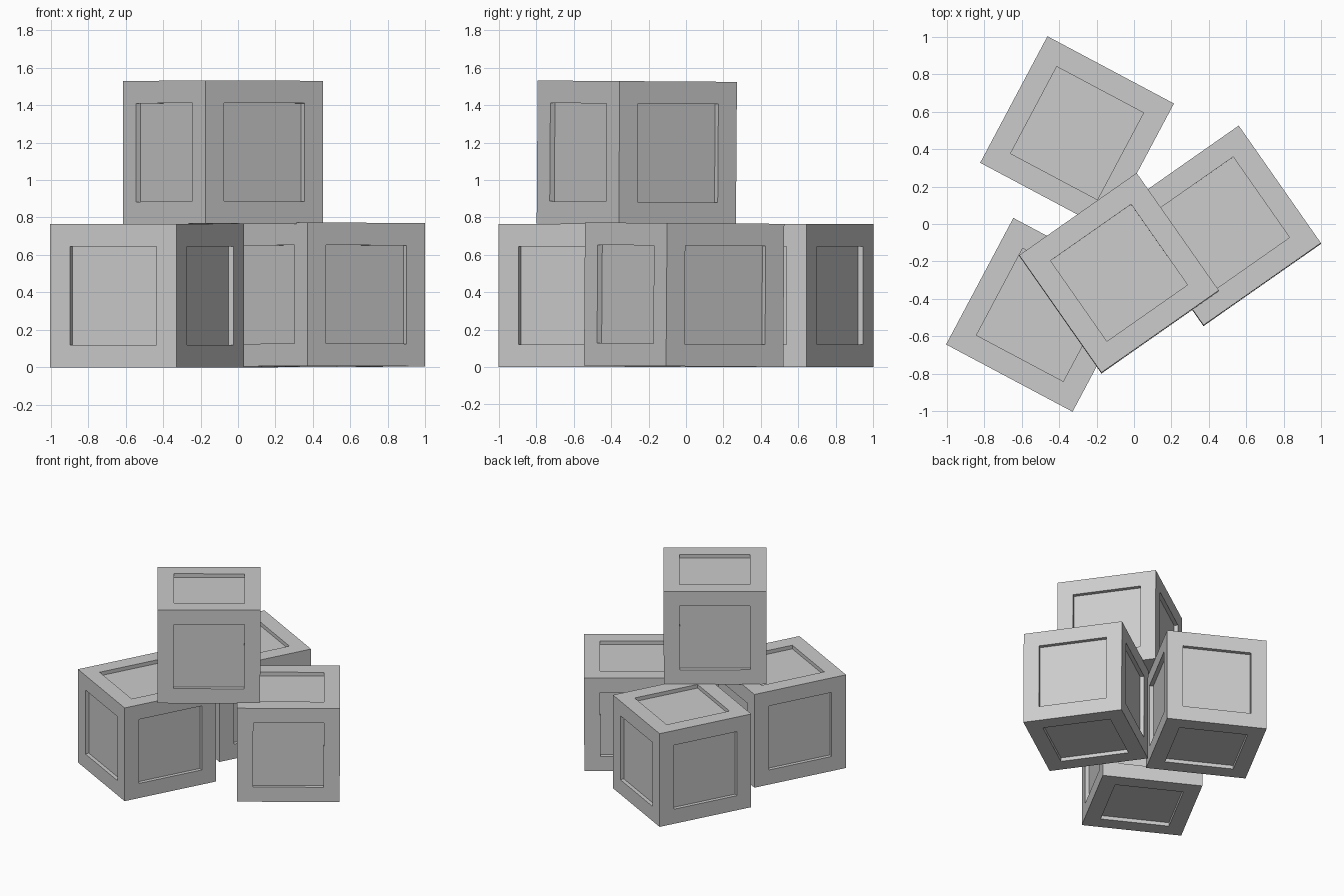
import bpy, bmesh
from math import radians
from mathutils import Matrix

if "Cube" in bpy.data.objects:
    bpy.data.objects.remove(bpy.data.objects["Cube"])

SIZE, MARGIN, DEPTH = 0.765, 0.12, 0.03


def crate(name, location, turn, tilt=0.0):
    bm = bmesh.new()
    bmesh.ops.create_cube(bm, size=SIZE)
    # recessed panel on each of the six sides
    panels = list(bm.faces)
    bmesh.ops.inset_individual(bm, faces=panels, thickness=MARGIN, use_even_offset=True)
    sunk = bmesh.ops.extrude_discrete_faces(bm, faces=panels)["faces"]
    for f in sunk:
        bmesh.ops.translate(bm, verts=f.verts, vec=f.normal * -DEPTH)
    bmesh.ops.remove_doubles(bm, verts=bm.verts, dist=1e-5)
    bmesh.ops.recalc_face_normals(bm, faces=bm.faces)
    mesh = bpy.data.meshes.new(name)
    bm.to_mesh(mesh)
    bm.free()
    ob = bpy.data.objects.new(name, mesh)
    ob.matrix_world = (Matrix.Translation(location)
                       @ Matrix.Rotation(radians(tilt), 4, 'X')
                       @ Matrix.Rotation(radians(turn), 4, 'Z'))
    bpy.context.collection.objects.link(ob)
    return ob


# three crates on the floor, one stacked on top
crate("back_crate", (-0.304, 0.485, SIZE / 2), -28)
crate("front_left_crate", (-0.486, -0.485, SIZE / 2), -28)
crate("right_crate", (0.465, -0.01, 0.387), 35, -0.4)
crate("top_crate", (-0.08, -0.263, 1.146), 35, -0.4)
